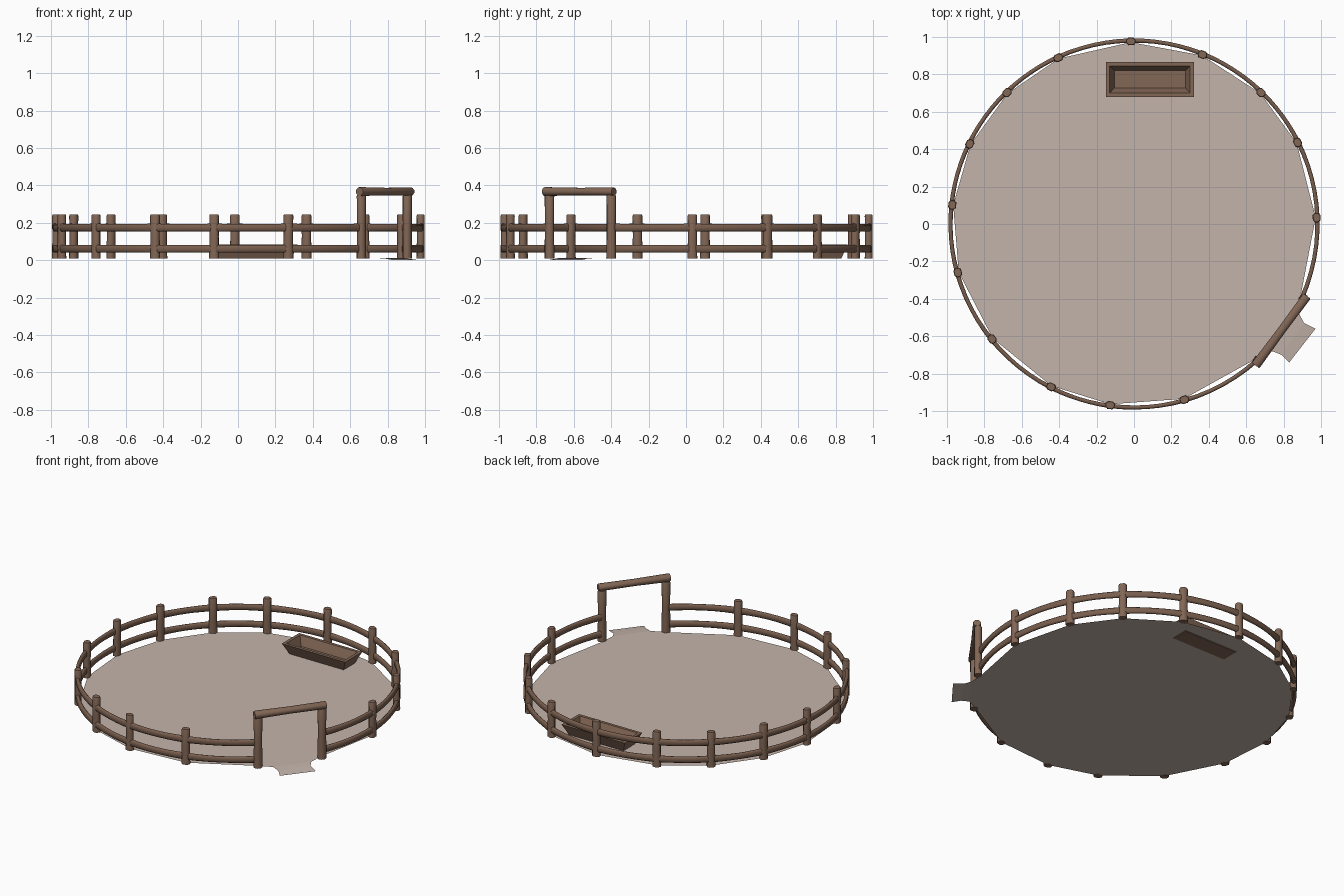
import bpy, bmesh, math
from mathutils import Vector, Matrix

if "Cube" in bpy.data.objects:
    bpy.data.objects.remove(bpy.data.objects["Cube"])


def material(name, rgb):
    m = bpy.data.materials.new(name)
    m.diffuse_color = (*rgb, 1)
    m.use_nodes = True
    m.node_tree.nodes["Principled BSDF"].inputs["Base Color"].default_value = m.diffuse_color
    return m


WOOD = material("brown wood", (0.225, 0.135, 0.092))
DARK = material("darker brown wood", (0.19, 0.112, 0.075))
SAND = material("pale sand", (0.55, 0.455, 0.405))


def finish(bm, name, mat, smooth=False):
    bmesh.ops.recalc_face_normals(bm, faces=bm.faces)
    me = bpy.data.meshes.new(name)
    bm.to_mesh(me)
    bm.free()
    me.materials.append(mat)
    ob = bpy.data.objects.new(name, me)
    bpy.context.collection.objects.link(ob)
    if smooth:
        bpy.ops.object.select_all(action='DESELECT')
        ob.select_set(True)
        bpy.context.view_layer.objects.active = ob
        bpy.ops.object.shade_smooth_by_angle(angle=math.radians(50))
    return ob


def octagon(w, h, c=0.3):
    """Chamfered rectangle w by h, as 2D points."""
    a, b, k = w / 2, h / 2, c * min(w, h)
    return [(a, -b + k), (a, b - k), (a - k, b), (-a + k, b),
            (-a, b - k), (-a, -b + k), (-a + k, -b), (a - k, -b)]


def loft(name, frames, mat):
    """Skin through sections; each frame = (centre, u axis, v axis, w, h)."""
    bm = bmesh.new()
    rings = []
    for c, u, v, w, h in frames:
        rings.append([bm.verts.new(Vector(c) + u * p + v * q) for p, q in octagon(w, h)])
    for r, s in zip(rings, rings[1:]):
        for i in range(8):
            j = (i + 1) % 8
            bm.faces.new((r[i], r[j], s[j], s[i]))
    bm.faces.new(rings[0])
    bm.faces.new(rings[-1])
    return finish(bm, name, mat, True)


UP = Vector((0, 0, 1))


def radial(deg):
    a = math.radians(deg)
    return Vector((math.cos(a), math.sin(a), 0)), Vector((-math.sin(a), math.cos(a), 0))


def post(name, x, y, z0, z1, w, d, turn, mat):
    r, t = radial(turn)
    c = Vector((x, y, 0))
    loft(name, [(c + UP * z0, r, t, d, w * 1.04), (c + UP * (z0 + z1) / 2, r, t, d * 0.95, w * 0.95),
                (c + UP * (z1 - 0.008), r, t, d, w), (c + UP * z1, r, t, d * 0.85, w * 0.88)], mat)


# fence posts, counter-clockwise from one gate post round to the other
GATE_A, GATE_B = -23.8, 312.1
ANGLES = [2, 26.5, 46, 68, 91, 114.5, 134, 154, 174, 195.4, 219, 243, 262.5, 286]
for i, a in enumerate(ANGLES):
    r, t = radial(a)
    post(f"fence_post_{i + 1}", r.x * 0.977, r.y * 0.977, 0.01, 0.245, 0.05, 0.042, a, WOOD)

# curved rails, one pair per span
stops = [GATE_A] + ANGLES + [GATE_B]
for i, (a, b) in enumerate(zip(stops, stops[1:])):
    for level, z in (("lower", 0.061), ("upper", 0.174)):
        frames = []
        for k in range(7):
            f = k / 6
            r, t = radial(a + (b - a) * f)
            swell = 1 - 0.1 * math.sin(math.pi * f)
            frames.append((r * 0.981 + UP * z, r, UP, 0.024 * swell, 0.043 * swell))
        loft(f"{level}_rail_{i + 1}", frames, DARK)

# gate posts and top beam
GATE = [(0.905, -0.40), (0.66, -0.73)]
for side, (x, y) in zip(("right", "left"), GATE):
    post(f"gate_post_{side}", x, y, 0.01, 0.35, 0.05, 0.046, -36, WOOD)
r, t = radial(-36.5)
mid = Vector((0.788, -0.57, 0.367))
loft("gate_beam", [(mid + t * s, r, UP, w, h) for s, w, h in
                   ((-0.232, 0.046, 0.042), (-0.222, 0.05, 0.047), (0, 0.044, 0.04),
                    (0.222, 0.048, 0.043), (0.23, 0.044, 0.038))], WOOD)

# sandy floor with a flared tab through the gate
bm = bmesh.new()
pts = [radial(a)[0] * 0.972 for a in stops]
pts = [Vector((p.x, p.y, 0.012)) for p in pts]
tab = [(0.74, -0.68, 0.012), (0.79, -0.70, 0.008), (0.83, -0.74, 0),
       (0.97, -0.56, 0), (0.91, -0.53, 0.008), (0.885, -0.485, 0.012)]
body = [bm.verts.new(p) for p in pts]
tv = [bm.verts.new(p) for p in tab]
bm.faces.new(body + [tv[0], tv[5]])
bm.faces.new((tv[0], tv[1], tv[4], tv[5]))
bm.faces.new((tv[1], tv[2], tv[3], tv[4]))
for f in bm.faces:
    f.normal_update()
    if f.normal.z < 0:
        f.normal_flip()
me = bpy.data.meshes.new("sandy_floor")
bm.to_mesh(me)
bm.free()
me.materials.append(SAND)
bpy.context.collection.objects.link(bpy.data.objects.new("sandy_floor", me))

# feeding trough: flared open box
bm = bmesh.new()


def rect(x0, x1, y0, y1, z):
    return [bm.verts.new(p) for p in ((x0, y0, z), (x1, y0, z), (x1, y1, z), (x0, y1, z))]


loops = [rect(-0.115, 0.285, 0.715, 0.83, 0.008), rect(-0.15, 0.32, 0.68, 0.865, 0.085),
         rect(-0.13, 0.30, 0.70, 0.845, 0.085), rect(-0.105, 0.275, 0.728, 0.82, 0.025)]
for p, q in zip(loops, loops[1:]):
    for i in range(4):
        j = (i + 1) % 4
        bm.faces.new((p[i], p[j], q[j], q[i]))
bm.faces.new(loops[0])
bm.faces.new(loops[-1])
finish(bm, "feeding_trough", WOOD)
